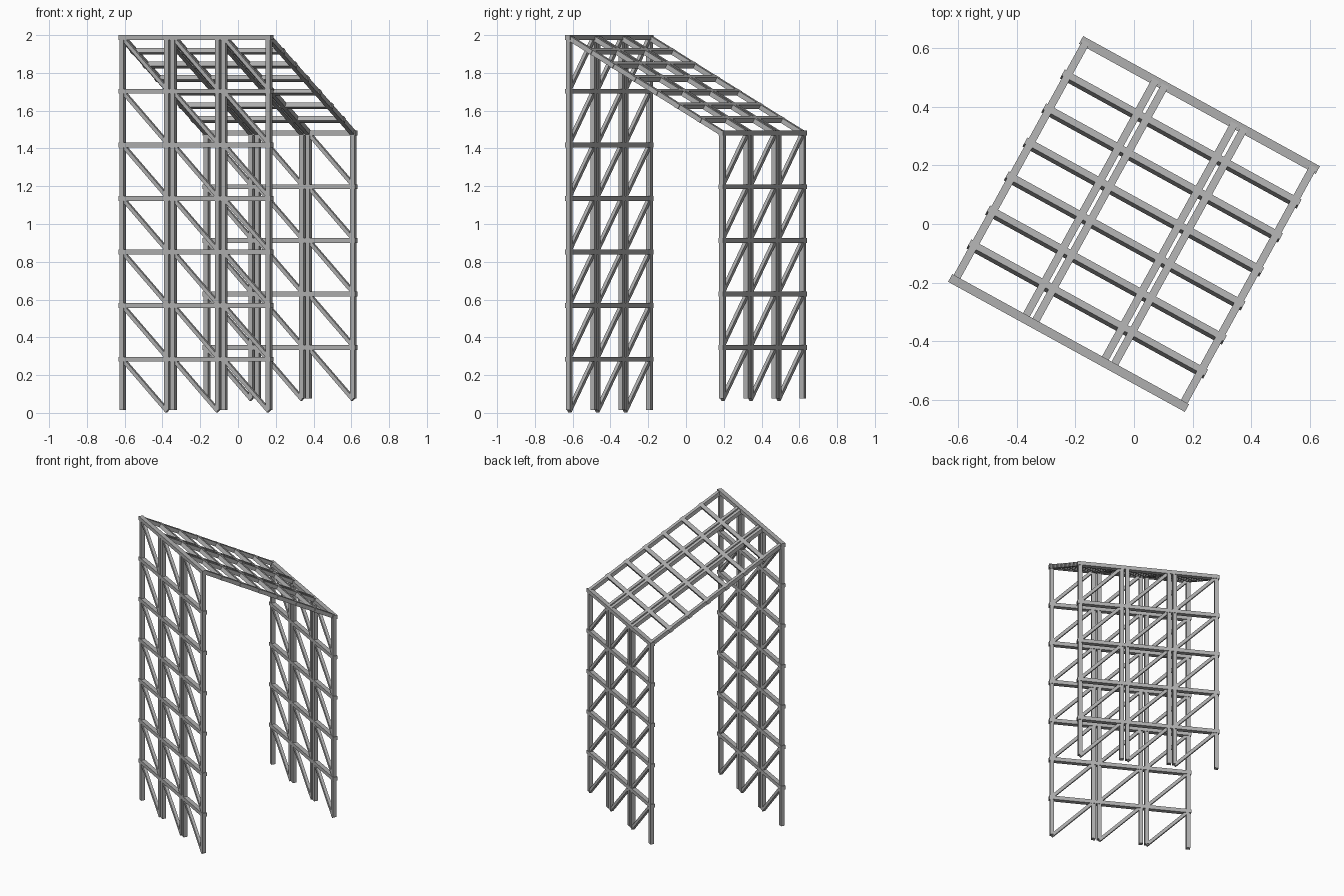
import bpy, bmesh, math
from mathutils import Vector, Matrix

cube = bpy.data.objects.get("Cube")
if cube:
    bpy.data.objects.remove(cube, do_unlink=True)

steel = bpy.data.materials.new("grey steel")
steel.use_nodes = True
GREY = (0.43, 0.43, 0.43, 1)
steel.diffuse_color = GREY
steel.node_tree.nodes["Principled BSDF"].inputs["Base Color"].default_value = GREY

TURN = Matrix.Rotation(math.radians(-28.8), 4, 'Z')   # whole frame stands turned
PITCH = 0.307          # width of one bay
POST_U = 0.135         # post offset from the bay centre
WALL_V = 0.463         # wall offset from the centre
STEP = 0.2838          # storey height
FRONT_BASE, REAR_BASE = 0.0, 0.062
FRONT_ROWS, REAR_ROWS = 7, 5
TUBE, BRACE, BAR_DEPTH = 0.026, 0.02, 0.03


def beam(bm, a, b, width, height, side):
    """Square tube from a to b; width is measured along the side direction."""
    a, b, y = Vector(a), Vector(b), Vector(side)
    x = (b - a).normalized()
    z = x.cross(y)
    frame = Matrix((x, y, z)).transposed().to_4x4()
    size = Matrix.Diagonal(((b - a).length, width, height, 1))
    bmesh.ops.create_cube(
        bm, size=1, matrix=TURN @ Matrix.Translation((a + b) / 2) @ frame @ size)


def part(name, beams):
    bm = bmesh.new()
    for args in beams:
        beam(bm, *args)
    mesh = bpy.data.meshes.new(name)
    bm.to_mesh(mesh)
    bm.free()
    mesh.materials.append(steel)
    bpy.context.collection.objects.link(bpy.data.objects.new(name, mesh))


def wall(name, u, v, base, rows):
    """One ladder panel: two posts, crossbars and a diagonal in every storey."""
    left, right = u - POST_U, u + POST_U
    top = base + rows * STEP
    across = (0, 1, 0)
    part(name + "_posts", [((p, v, base + 0.014), (p, v, top), TUBE, TUBE, across)
                           for p in (left, right)])
    bars, braces = [], []
    for i in range(rows):
        low, high = base + i * STEP, base + (i + 1) * STEP
        bars.append(((u - PITCH / 2, v, high), (u + PITCH / 2, v, high),
                     BAR_DEPTH, TUBE, across))
        braces.append(((left, v, high), (right, v, low + 0.009), BRACE, BRACE, across))
    part(name + "_crossbars", bars)
    part(name + "_braces", braces)


def roof(name, u):
    """Sloping ladder panel joining the tall wall to the short wall."""
    start = Vector((0, -WALL_V, FRONT_BASE + FRONT_ROWS * STEP))
    end = Vector((0, WALL_V, REAR_BASE + REAR_ROWS * STEP))
    slope = (end - start).normalized()
    rails = []
    for p in (u - POST_U, u + POST_U):
        shift = Vector((p, 0, 0))
        rails.append((start + shift, end + shift, TUBE, TUBE, (1, 0, 0)))
    part(name + "_rails", rails)
    rungs = []
    for i in range(1, 7):
        c = start.lerp(end, i / 7)
        half = Vector((PITCH / 2, 0, 0))
        mid = c + Vector((u, 0, 0))
        rungs.append((mid - half, mid + half, TUBE, TUBE, slope))
    part(name + "_rungs", rungs)


for label, k in (("right", -1), ("middle", 0), ("left", 1)):
    wall("front_wall_" + label, k * PITCH, -WALL_V, FRONT_BASE, FRONT_ROWS)
    wall("rear_wall_" + label, k * PITCH, WALL_V, REAR_BASE, REAR_ROWS)
    roof("roof_" + label, k * PITCH)
